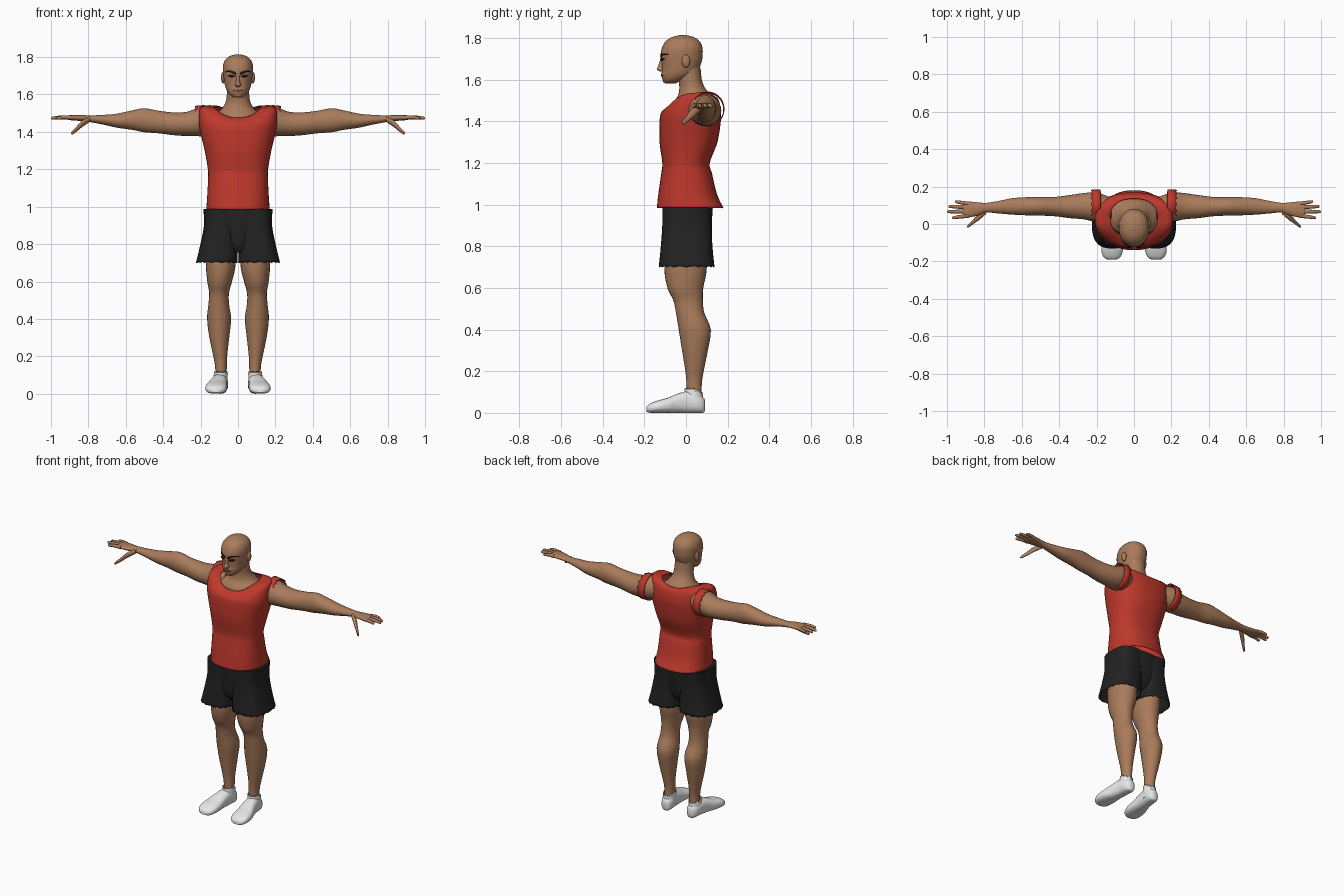
import bpy, bmesh, math
from mathutils import Vector
from mathutils.bvhtree import BVHTree


def material(name, rgb):
    m = bpy.data.materials.new(name)
    m.diffuse_color = (*rgb, 1)
    return m


SKIN = material("skin", (0.40, 0.20, 0.105))
RED = material("red_cloth", (0.52, 0.04, 0.025))
BLACK = material("black_cloth", (0.016, 0.016, 0.017))
WHITE = material("white_sock", (0.80, 0.80, 0.80))
DARK = material("dark_hair", (0.012, 0.009, 0.008))
LIP = material("lip", (0.22, 0.09, 0.05))


def finish(name, bm, mat, mirror=False, thick=0):
    bmesh.ops.recalc_face_normals(bm, faces=bm.faces)
    me = bpy.data.meshes.new(name)
    bm.to_mesh(me)
    bm.free()
    ob = bpy.data.objects.new(name, me)
    bpy.context.collection.objects.link(ob)
    me.materials.append(mat)
    if thick:
        mod = ob.modifiers.new("thickness", 'SOLIDIFY')
        mod.thickness = thick
    if mirror:
        ob.modifiers.new("mirror", 'MIRROR')
    bpy.ops.object.select_all(action='DESELECT')
    ob.select_set(True)
    bpy.context.view_layer.objects.active = ob
    bpy.ops.object.shade_smooth_by_angle(angle=math.radians(50))
    return ob


def smooth_rings(rings, steps):
    """Catmull-Rom interpolation between the given cross-sections."""
    rings = [tuple(r) + (0,) * (7 - len(r)) for r in rings]
    out = []
    for i in range(len(rings) - 1):
        p0, p1 = rings[max(i - 1, 0)], rings[i]
        p2, p3 = rings[i + 1], rings[min(i + 2, len(rings) - 1)]
        for k in range(steps):
            t = k / steps
            out.append([0.5 * (2 * b + (c - a) * t + (2 * a - 5 * b + 4 * c - d) * t * t
                               + (3 * b - a - 3 * c + d) * t ** 3)
                        for a, b, c, d in zip(p0, p1, p2, p3)])
    return out + [list(rings[-1])]


def loft(name, rings, mat, axis='z', p=2.0, seg=28, caps=(True, True),
         mirror=False, steps=4, jag=(0, 0), thick=0):
    """Ring = (position on axis, centre a, centre b, radius a, radius b, side lift, back lift)."""
    bm = bmesh.new()
    rows = []
    data = smooth_rings(rings, steps)
    for n, (t, ca, cb, ra, rb, side, back) in enumerate(data):
        row = []
        for k in range(seg):
            an = 2 * math.pi * k / seg
            c, s = math.cos(an), math.sin(an)
            a = ca + ra * math.copysign(abs(c) ** (2 / p), c)
            b = cb + rb * math.copysign(abs(s) ** (2 / p), s)
            h = t + side * c * c + back * max(s, 0)
            if n == 0:
                h += jag[0] * (k % 2)
            if n == len(data) - 1:
                h += jag[1] * (k % 2)
            co = {'z': (a, b, h), 'x': (h, a, b), 'y': (a, h, b)}[axis]
            row.append(bm.verts.new(co))
        rows.append(row)
    for r, q in zip(rows, rows[1:]):
        for k in range(seg):
            j = (k + 1) % seg
            bm.faces.new((r[k], r[j], q[j], q[k]))
    if caps[0]:
        bm.faces.new(rows[0])
    if caps[1]:
        bm.faces.new(rows[-1])
    return finish(name, bm, mat, mirror, thick)


def ellipsoid(name, centre, size, mat, mirror=False):
    bm = bmesh.new()
    bmesh.ops.create_uvsphere(bm, u_segments=16, v_segments=10, radius=1)
    for v in bm.verts:
        v.co = Vector(c + x * s for c, x, s in zip(centre, v.co, size))
    return finish(name, bm, mat, mirror)


# Head, nose, ears and neck
head = loft("head", [
    (1.583, 0, -.075, .022, .025), (1.60, 0, -.062, .046, .05), (1.625, 0, -.038, .062, .08),
    (1.65, 0, -.027, .070, .088), (1.69, 0, -.021, .077, .097), (1.72, 0, -.021, .080, .101),
    (1.755, 0, -.018, .080, .097), (1.785, 0, -.016, .068, .082),
    (1.805, 0, -.015, .044, .054), (1.815, 0, -.015, .012, .015)], SKIN, p=2.15, seg=36)
loft("nose", [(1.712, 0, -.114, .008, .006), (1.67, 0, -.118, .010, .015),
              (1.65, 0, -.119, .016, .021), (1.639, 0, -.112, .010, .010)], SKIN, seg=14)
ellipsoid("chin", (0, -.098, 1.598), (.022, .014, .013), SKIN)
ellipsoid("ear", (.080, .0, 1.69), (.011, .02, .031), SKIN, True)
loft("neck", [
    (1.42, 0, .03, .15, .09), (1.475, 0, .036, .135, .103), (1.50, 0, .04, .115, .095),
    (1.525, 0, .042, .086, .08), (1.56, 0, .03, .066, .062), (1.60, 0, .02, .060, .056),
    (1.66, 0, .015, .058, .055)], SKIN)

# Painted face details, laid on the head surface
surface = BVHTree.FromPolygons([v.co for v in head.data.vertices],
                               [tuple(f.vertices) for f in head.data.polygons])


def face_plate(name, x0, x1, mid, half, mat, mirror=True, n=10):
    bm = bmesh.new()
    cols = []
    for i in range(n + 1):
        t = i / n
        x, col = x0 + (x1 - x0) * t, []
        for s in (-1, 0, 1):
            z = mid(t) + s * half(t)
            hit = surface.ray_cast(Vector((x, -1, z)), Vector((0, 1, 0)))[0]
            col.append(bm.verts.new((x, hit.y - .003, z)))
        cols.append(col)
    for a, b in zip(cols, cols[1:]):
        for k in (0, 1):
            bm.faces.new((a[k], b[k], b[k + 1], a[k + 1]))
    return finish(name, bm, mat, mirror, .004)


face_plate("eyebrow", .010, .066, lambda t: 1.708 + .016 * math.sin(2.2 * t),
           lambda t: .0065 - .004 * t, DARK)
face_plate("eye", .017, .050, lambda t: 1.697 + .003 * t,
           lambda t: .001 + .005 * math.sin(math.pi * t), DARK)
face_plate("mouth", -.028, .028, lambda t: 1.622, lambda t: .001 + .004 * math.sin(math.pi * t),
           LIP, False)

# Shirt with scooped neckline, and torn sleeve bands
loft("shirt", [
    (.985, 0, .02, .170, .160), (1.05, 0, .008, .165, .141), (1.15, 0, .003, .160, .122),
    (1.20, 0, 0, .161, .114), (1.30, 0, .012, .178, .139), (1.40, 0, .02, .202, .147),
    (1.445, 0, .025, .210, .143, .02, .01), (1.470, 0, .034, .198, .122, .062, .035),
    (1.476, 0, .032, .125, .104, .055, .045)],
    RED, p=2.4, seg=48, caps=(False, False), thick=.004)
loft("sleeve_band", [(.178, .105, 1.46, .080, .084), (.222, .105, 1.458, .079, .081)],
     RED, 'x', caps=(False, False), mirror=True, steps=2, jag=(0, .008), thick=.005)

# Arms running into the palms
loft("arm", [
    (.12, .08, 1.455, .06, .068), (.20, .09, 1.455, .078, .077), (.27, .095, 1.443, .070, .065),
    (.34, .093, 1.443, .062, .061), (.42, .093, 1.452, .052, .060), (.50, .095, 1.462, .050, .064),
    (.56, .095, 1.463, .049, .053), (.65, .094, 1.460, .044, .037), (.72, .090, 1.465, .034, .026),
    (.79, .087, 1.470, .026, .018), (.84, .080, 1.474, .036, .016), (.90, .077, 1.476, .044, .013),
    (.915, .077, 1.476, .036, .008)], SKIN, 'x', mirror=True)

# Fingers and thumb
for name, y0, y1, tip in (("index", .044, .034, .972), ("middle", .067, .066, .999),
                          ("ring", .089, .094, .992), ("little", .109, .119, .958)):
    loft(name + "_finger", [
        (.885, y0, 1.476, .011, .011), ((.885 + tip) / 2, (y0 + y1) / 2, 1.478, .010, .010),
        (tip - .008, y1, 1.474, .008, .008), (tip, y1, 1.473, .003, .003)],
        SKIN, 'x', seg=12, mirror=True, steps=3)
loft("thumb", [(.79, .068, 1.468, .014, .014), (.83, .038, 1.446, .018, .018),
               (.862, .010, 1.416, .012, .014), (.885, -.010, 1.396, .009, .010),
               (.892, -.015, 1.392, .003, .004)], SKIN, 'x', seg=12, mirror=True, steps=3)

# Shorts: seat and two flared legs
loft("shorts_seat", [(.988, 0, .008, .165, .121), (.90, 0, .006, .155, .115),
                     (.80, 0, .004, .12, .105), (.755, 0, .003, .05, .08)], BLACK, p=2.5)
loft("shorts_leg", [
    (.988, .092, .008, .093, .121), (.90, .092, .005, .090, .119), (.80, .101, .003, .100, .124),
    (.70, .114, .003, .111, .134)], BLACK, p=2.7, seg=36, caps=(True, False),
    mirror=True, jag=(0, .006), thick=.004)

# Bare legs
loft("leg", [
    (.90, .092, .0, .078, .095), (.70, .092, -.002, .080, .102), (.60, .098, -.003, .066, .086),
    (.54, .101, .010, .053, .071), (.48, .103, .020, .055, .068), (.40, .101, .042, .064, .077),
    (.30, .100, .043, .053, .062), (.20, .095, .041, .037, .044), (.14, .091, .039, .031, .037),
    (.06, .091, .039, .030, .036)], SKIN, mirror=True)

# Socks: foot plus jagged ankle cuff
loft("sock_foot", [
    (-.190, .118, .018, .025, .012), (-.175, .118, .022, .046, .021), (-.14, .117, .029, .058, .029),
    (-.09, .113, .036, .056, .036), (-.04, .105, .046, .047, .046), (.01, .098, .052, .042, .052),
    (.055, .094, .046, .039, .046), (.083, .092, .038, .028, .037), (.092, .092, .036, .012, .022)],
    WHITE, 'y', p=2.5, mirror=True)
loft("sock_cuff", [(.03, .094, .035, .040, .050), (.08, .093, .036, .038, .046),
                   (.122, .092, .036, .036, .042, 0, -.022)],
     WHITE, caps=(False, False), mirror=True, jag=(0, -.014), thick=.003)
